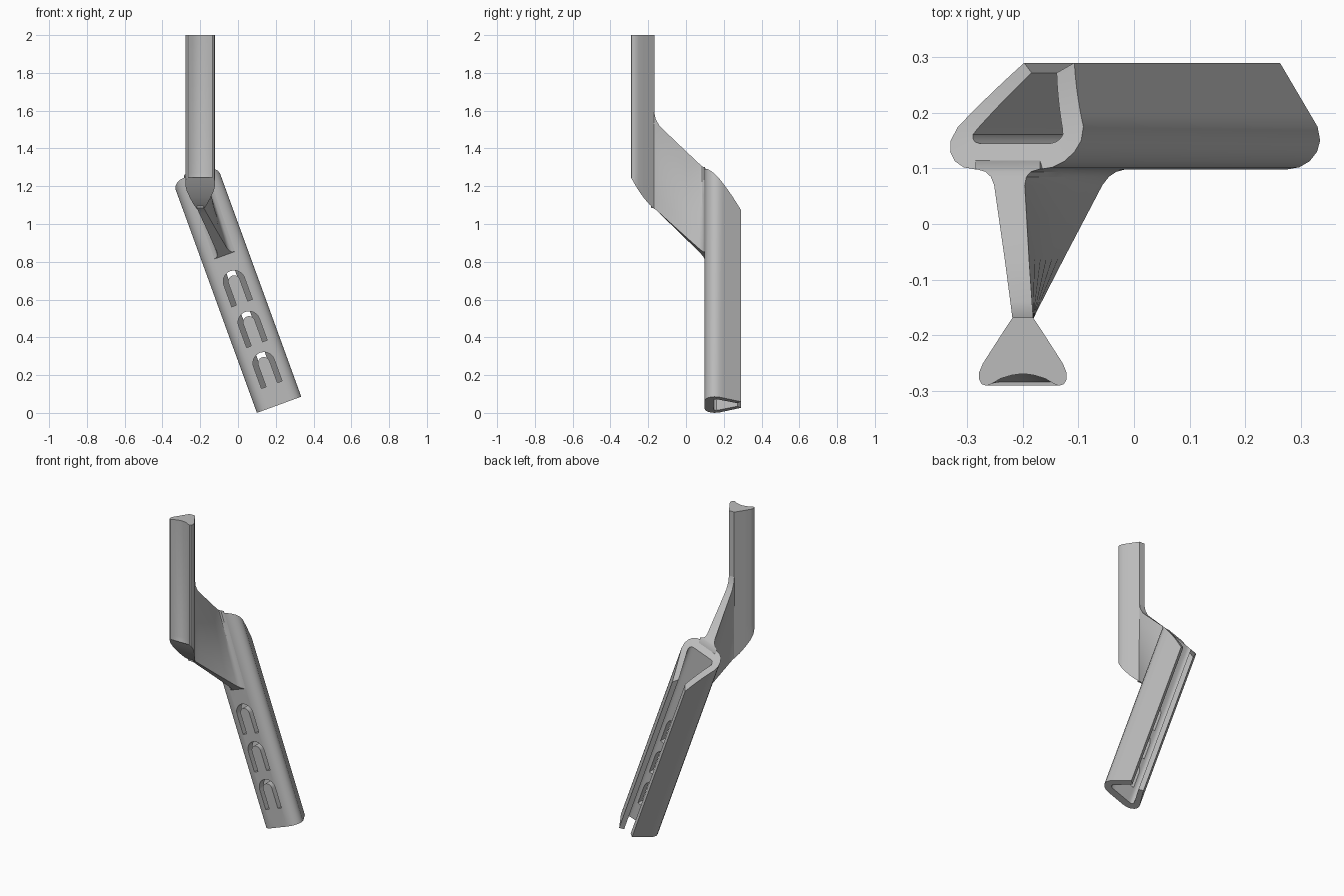
import bpy, bmesh, math
from mathutils import Vector

if "Cube" in bpy.data.objects:
    bpy.data.objects.remove(bpy.data.objects["Cube"])

grey = bpy.data.materials.new("plain grey")
grey.use_nodes = True
colour = (0.5, 0.5, 0.5, 1)
grey.diffuse_color = colour
grey.node_tree.nodes["Principled BSDF"].inputs["Base Color"].default_value = colour

# Rail frame: u across, w along its tilted length
TILT = math.radians(20)
ACROSS = Vector((math.cos(TILT), 0, math.sin(TILT)))
ALONG = Vector((-math.sin(TILT), 0, math.cos(TILT)))
BASE = Vector((0.2175, 0, 0.043))


def rail(u, y, w):
    return BASE + ACROSS * u + ALONG * w + Vector((0, y, 0))


def loft(name, rings, flat_end=False):
    """Skin closed rings; caps are strips pairing point i with n-1-i."""
    bm = bmesh.new()
    rows = [[bm.verts.new(p) for p in ring] for ring in rings]
    n = len(rows[0])
    for a, b in zip(rows, rows[1:]):
        for i in range(n):
            j = (i + 1) % n
            bm.faces.new((a[i], a[j], b[j], b[i]))
    for row, whole in ((rows[0], False), (rows[-1], flat_end)):
        if whole:
            bm.faces.new(row)
        else:
            for i in range(n // 2 - 1):
                bm.faces.new((row[i], row[i + 1], row[n - 2 - i], row[n - 1 - i]))
    bmesh.ops.recalc_face_normals(bm, faces=bm.faces)
    mesh = bpy.data.meshes.new(name)
    bm.to_mesh(mesh)
    bm.free()
    mesh.materials.append(grey)
    obj = bpy.data.objects.new(name, mesh)
    bpy.context.collection.objects.link(obj)
    return obj


def activate(obj):
    bpy.ops.object.select_all(action="DESELECT")
    obj.select_set(True)
    bpy.context.view_layer.objects.active = obj


def smooth(obj):
    activate(obj)
    bpy.ops.object.shade_smooth_by_angle(angle=math.radians(32))


def mirrored(half):
    return [(-u, y) for u, y in reversed(half)] + half


def rail_top(y):
    t = y - 0.1
    return 1.30 - 0.75 * t - 2.1 * t * t


def wall(start, end, steps=5):
    a, b = Vector(start), Vector(end)
    return [tuple(a.lerp(b, i / steps)) for i in range(steps + 1)]


# Slotted rail: C-shaped section, open along the back
outer = [(0.02, 0.098), (0.06, 0.098), (0.085, 0.102), (0.105, 0.113),
         (0.119, 0.13), (0.125, 0.15)] + wall((0.12, 0.175), (0.048, 0.29))
inner = [(0.02, 0.145), (0.05, 0.145), (0.068, 0.145), (0.078, 0.148),
         (0.084, 0.154), (0.086, 0.161)] + wall((0.081, 0.172), (0.024, 0.272))
section = mirrored(outer) + mirrored(inner)[::-1]
channel = loft("slotted_rail", [
    [rail(u, y, 0) for u, y in section],
    [rail(u, y, rail_top(y)) for u, y in section]])

# Three arched slots leaving spring tongues in the rail front
for k in range(3):
    foot = 0.113 + 0.23 * k
    arch = 0.122

    def arc(radius, steps=14):
        pts = [(radius, foot)]
        for i in range(steps + 1):
            a = math.pi * i / steps
            pts.append((radius * math.cos(a), foot + arch + radius * math.sin(a)))
        return pts + [(-radius, foot)]

    loop = arc(0.058) + arc(0.032)[::-1]
    cutter = loft("slot_cutter", [[rail(u, y, w) for u, w in loop] for y in (0.05, 0.2)])
    cutter.hide_render = True
    cut = channel.modifiers.new("slot", "BOOLEAN")
    cut.operation = "DIFFERENCE"
    cut.solver = "EXACT"
    cut.object = cutter
    activate(channel)
    bpy.ops.object.modifier_apply(modifier=cut.name)
    bpy.data.objects.remove(cutter)
smooth(channel)

# Upright bar: flared section with a hollow front, curved underside
half = [(0.018, -0.168), (0.036, -0.195), (0.054, -0.223), (0.072, -0.251),
        (0.079, -0.268), (0.079, -0.279), (0.074, -0.288), (0.065, -0.291),
        (0.055, -0.287), (0.04, -0.278), (0.02, -0.272), (0.006, -0.27)]
bar_section = half + [(-x, y) for x, y in reversed(half)]
BAR_X = -0.2


def under(x, y):
    if abs(x) < 0.06 and y < -0.26:
        y = -0.284
    t = (-0.168 - y) / 0.125
    return Vector((BAR_X + x, y, 1.08 + 0.10 * t + 0.07 * t * t))


bar = loft("upright_bar", [
    [under(x, y) for x, y in bar_section],
    [Vector((BAR_X + x, y, 1.27)) for x, y in bar_section],
    [Vector((BAR_X + x, y, 2)) for x, y in bar_section]], flat_end=True)
smooth(bar)

# Twisted web joining the bar to the rail: (y, top z, half thickness)
stations = [(-0.185, 1.62, 0.017), (-0.172, 1.61, 0.0185), (-0.16, 1.555, 0.019),
            (-0.14, 1.52, 0.0195), (-0.06, 1.447, 0.022), (0.01, 1.383, 0.025),
            (0.07, 1.328, 0.0275), (0.085, 1.314, 0.032), (0.094, 1.306, 0.041),
            (0.099, 1.30, 0.058), (0.115, 1.27, 0.058)]
rail_head, rail_foot = rail(0, 0, 1.30), rail(0, 0, 0.84)
rings = []
for y, z_top, thick in stations:
    s = min(max((y + 0.17) / 0.27, 0), 1)
    top = Vector((BAR_X + (rail_head.x - BAR_X) * s, y, z_top - 0.02 * s))
    low = Vector((BAR_X + (rail_foot.x - BAR_X) * s, y, 1.085 + (rail_foot.z - 1.085) * s))
    side = Vector((thick, 0, thick * math.tan(TILT) * s))
    spine = [top.lerp(low, i / 6) for i in range(7)]
    rings.append([p - side for p in spine] + [p + side for p in reversed(spine)])
web = loft("twisted_web", rings)
smooth(web)
